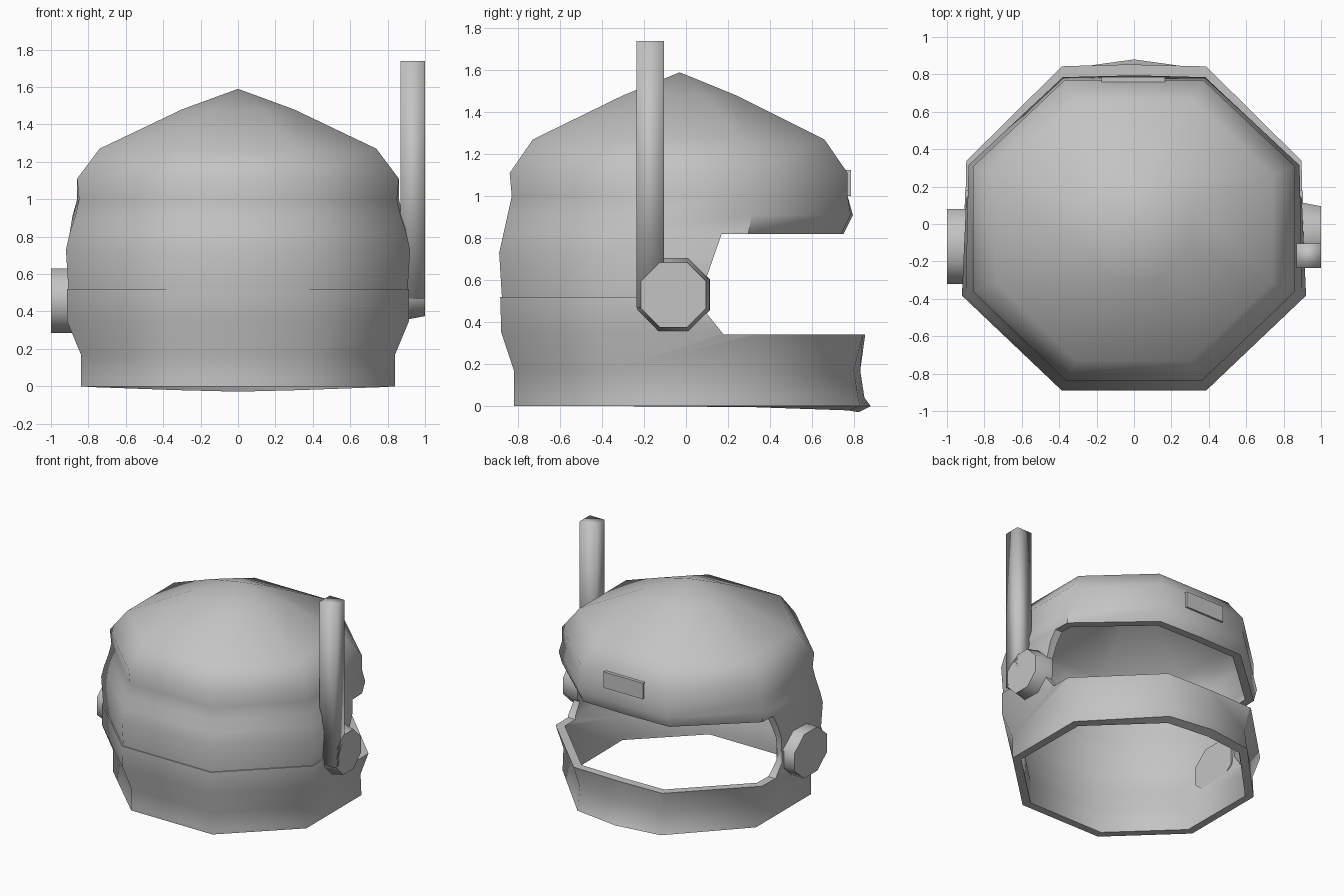
import bpy, bmesh
from math import cos, sin, pi

cube = bpy.data.objects.get("Cube")
if cube:
    bpy.data.objects.remove(cube, do_unlink=True)

grey = bpy.data.materials.new("plain grey")
grey.use_nodes = True
grey.diffuse_color = (0.55, 0.55, 0.55, 1)
grey.node_tree.nodes["Principled BSDF"].inputs["Base Color"].default_value = (0.55, 0.55, 0.55, 1)


def loft(name, rings, tip=None, cap=True):
    """Skin a stack of equal rings; end in a tip, caps, or stay open."""
    bm = bmesh.new()
    loops = [[bm.verts.new(p) for p in ring] for ring in rings]
    n = len(loops[0])
    for a, b in zip(loops, loops[1:]):
        for i in range(n):
            j = (i + 1) % n
            bm.faces.new((a[i], a[j], b[j], b[i]))
    if tip:
        top = bm.verts.new(tip)
        for i in range(n):
            bm.faces.new((loops[-1][i], loops[-1][(i + 1) % n], top))
    elif cap:
        bm.faces.new(loops[0][::-1])
        bm.faces.new(loops[-1])
    bmesh.ops.recalc_face_normals(bm, faces=bm.faces)
    mesh = bpy.data.meshes.new(name)
    bm.to_mesh(mesh)
    bm.free()
    ob = bpy.data.objects.new(name, mesh)
    bpy.context.collection.objects.link(ob)
    mesh.materials.append(grey)
    return ob


def select(ob):
    bpy.ops.object.select_all(action='DESELECT')
    ob.select_set(True)
    bpy.context.view_layer.objects.active = ob


def smooth(ob, angle):
    select(ob)
    bpy.ops.object.shade_smooth_by_angle(angle=angle * pi / 180)


def shell_ring(z, xb, yb, xf, yf, bulge):
    """Octagon with separate back and visor-side sizes and a middle visor point."""
    right = [(.42 * xb, -yb, z), (xb, -.43 * yb, z), (xf, .4 * yf, z), (.43 * xf, yf, z)]
    left = [(-x, y, z) for x, y, z in reversed(right)]
    return right + [(0, yf + bulge, z)] + left


# Helmet shell: height, back half-width, back depth, visor half-width, visor depth, bulge
profile = [
    (0, .84, .82, .84, .83, .05),
    (.04, .84, .82, .84, .82, .03),
    (.17, .84, .82, .84, .80, .03),
    (.35, .915, .88, .90, .845, .01),
    (.52, .915, .885, .90, .83, .01),
    (.52, .907, .877, .89, .81, .01),
    (.73, .92, .89, .89, .75, .01),
    (.82, .90, .87, .87, .74, .01),
    (.91, .87, .85, .885, .785, .01),
    (1.0, .85, .83, .86, .77, 0),
    (1.11, .86, .84, .86, .77, 0),
    (1.27, .74, .73, .74, .66, 0),
    (1.48, .30, .30, .30, .24, 0),
]
shell = loft("helmet_shell", [shell_ring(*p) for p in profile], tip=(0, -.03, 1.59), cap=False)
wall = shell.modifiers.new("wall", 'SOLIDIFY')
wall.thickness = .065
wall.offset = -1

# Visor opening cut through the shell
opening = [(.18, .34), (1.3, .34), (1.3, .82), (.17, .82), (.10, .62), (.10, .44)]
cutter = loft("visor_cutter", [[(x, y, z) for y, z in opening] for x in (-1.3, 1.3)])
cutter.hide_render = True
cut = shell.modifiers.new("visor_opening", 'BOOLEAN')
cut.operation = 'DIFFERENCE'
cut.solver = 'EXACT'
cut.object = cutter
select(shell)
for name in ("wall", "visor_opening"):
    bpy.ops.object.modifier_apply(modifier=name)
bpy.data.objects.remove(cutter, do_unlink=True)
smooth(shell, 50)


# Octagonal ear pieces
def ear(name, y, z, sections):
    rings = []
    for x, ry, rz in sections:
        rings.append([(x, y + ry / cos(pi / 8) * cos(pi / 8 + i * pi / 4),
                       z + rz / cos(pi / 8) * sin(pi / 8 + i * pi / 4)) for i in range(8)])
    smooth(loft(name, rings), 60)


ear("left_ear_piece", -.06, .53, [(.86, .175, .175), (.91, .172, .172), (1.0, .155, .155)])
ear("right_ear_piece", -.12, .457, [(-.84, .20, .172), (-1.0, .20, .172)])


# Antenna mast and the small plate above the visor
def box(name, x, y, z, angle):
    corners = [(x[0], y[0]), (x[1], y[0]), (x[1], y[1]), (x[0], y[1])]
    smooth(loft(name, [[(a, b, h) for a, b in corners] for h in z]), angle)


box("antenna", (.87, 1.0), (-.235, -.105), (.47, 1.74), 100)
box("brow_plate", (-.175, .165), (.74, .785), (1.0, 1.125), 30)
